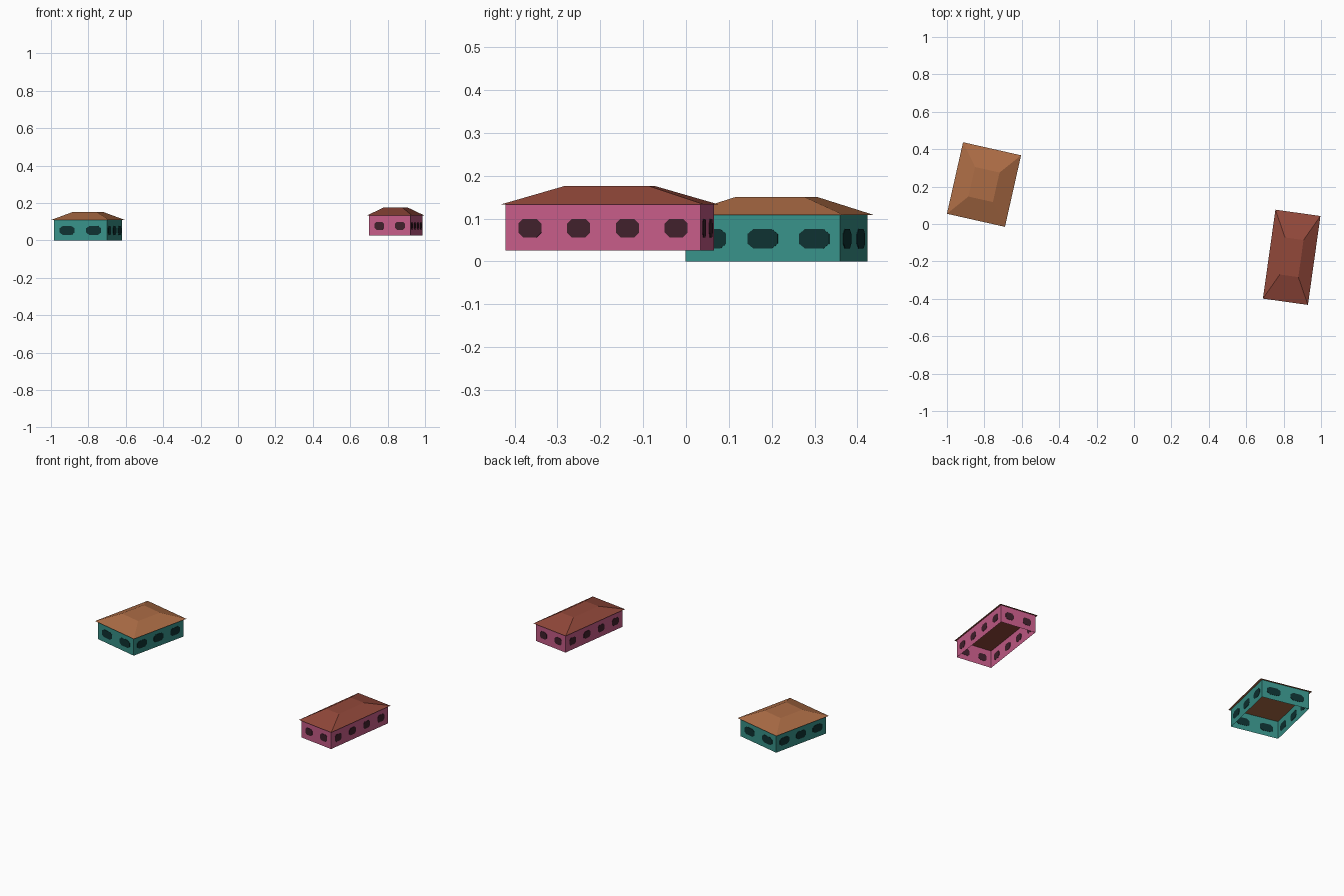
import bpy, bmesh, math
from mathutils import Matrix, Vector

if "Cube" in bpy.data.objects:
    bpy.data.objects.remove(bpy.data.objects["Cube"])


def material(name, r, g, b):
    lin = [((c / 255 + 0.055) / 1.055) ** 2.4 if c > 10 else c / 255 / 12.92 for c in (r, g, b)]
    m = bpy.data.materials.new(name)
    m.diffuse_color = (*lin, 1)
    m.use_nodes = True
    m.node_tree.nodes["Principled BSDF"].inputs["Base Color"].default_value = m.diffuse_color
    return m


def finish(name, bm, mat, place):
    me = bpy.data.meshes.new(name)
    bm.to_mesh(me)
    bm.free()
    me.materials.append(mat)
    ob = bpy.data.objects.new(name, me)
    ob.matrix_world = place
    bpy.context.collection.objects.link(ob)


def ring(bm, w, l, z):
    return [bm.verts.new((sx * w / 2, sy * l / 2, z))
            for sx, sy in ((-1, -1), (1, -1), (1, 1), (-1, 1))]


def sides(bm, low, high):
    for i in range(4):
        j = (i + 1) % 4
        bm.faces.new((low[i], low[j], high[j], high[i]))


def house(name, centre, turn, base, wall, eave, top, wall_h, roof_h,
          counts, win_sizes, win_z, mats):
    place = Matrix.Translation((*centre, base)) @ Matrix.Rotation(math.radians(turn), 4, 'Z')
    # walls: open sheet box without floor
    bm = bmesh.new()
    sides(bm, ring(bm, *wall, 0), ring(bm, *wall, wall_h))
    finish(name + "_walls", bm, mats[0], place)
    # hipped roof with flat top and flat underside
    bm = bmesh.new()
    low, high = ring(bm, *eave, wall_h), ring(bm, *top, wall_h + roof_h)
    sides(bm, low, high)
    bm.faces.new(high)
    bm.faces.new(low[::-1])
    finish(name + "_roof", bm, mats[1], place)
    # windows: thin eight-sided plates through the walls
    bm = bmesh.new()
    for side in range(4):
        k = side % 2
        span, depth = wall[k], wall[1 - k] / 2
        rot = Matrix.Rotation(side * math.pi / 2, 4, 'Z')
        n, (w, h) = counts[k], win_sizes[k]
        for i in range(n):
            x = span * ((i + 0.5) / n - 0.5)
            rims = []
            for y in (-depth - 0.0015, -depth + 0.0015):
                rims.append([bm.verts.new(rot @ Vector((
                    x + w / 2 * sx * fx, y, win_z + h / 2 * sz * fz)))
                    for sx, sz, fx, fz in (
                        (1, -1, .6, 1), (1, -1, 1, .5), (1, 1, 1, .5), (1, 1, .6, 1),
                        (-1, 1, .6, 1), (-1, 1, 1, .5), (-1, -1, 1, .5), (-1, -1, .6, 1))])
            a, b = rims
            bm.faces.new(a)
            bm.faces.new(b[::-1])
            for p in range(8):
                q = (p + 1) % 8
                bm.faces.new((a[q], a[p], b[p], b[q]))
    bmesh.ops.recalc_face_normals(bm, faces=bm.faces)
    finish(name + "_windows", bm, mats[2], place)


teal = material("teal wall", 56, 146, 137)
orange = material("orange brown roof", 172, 108, 69)
teal_dark = material("dark teal glass", 14, 50, 50)
pink = material("pink wall", 198, 92, 136)
red = material("red brown roof", 146, 72, 58)
pink_dark = material("dark plum glass", 64, 32, 44)

house("teal_house", (-0.802, 0.211), -12.7, 0.0, (0.291, 0.370), (0.318, 0.392), (0.134, 0.162),
      0.109, 0.042, (2, 3), ((0.082, 0.046), (0.072, 0.046)), 0.053, (teal, orange, teal_dark))
house("pink_house", (0.843, -0.178), -8.0, 0.026, (0.223, 0.460), (0.243, 0.480), (0.1, 0.2),
      0.107, 0.043, (2, 4), ((0.052, 0.043), (0.054, 0.043)), 0.052, (pink, red, pink_dark))
